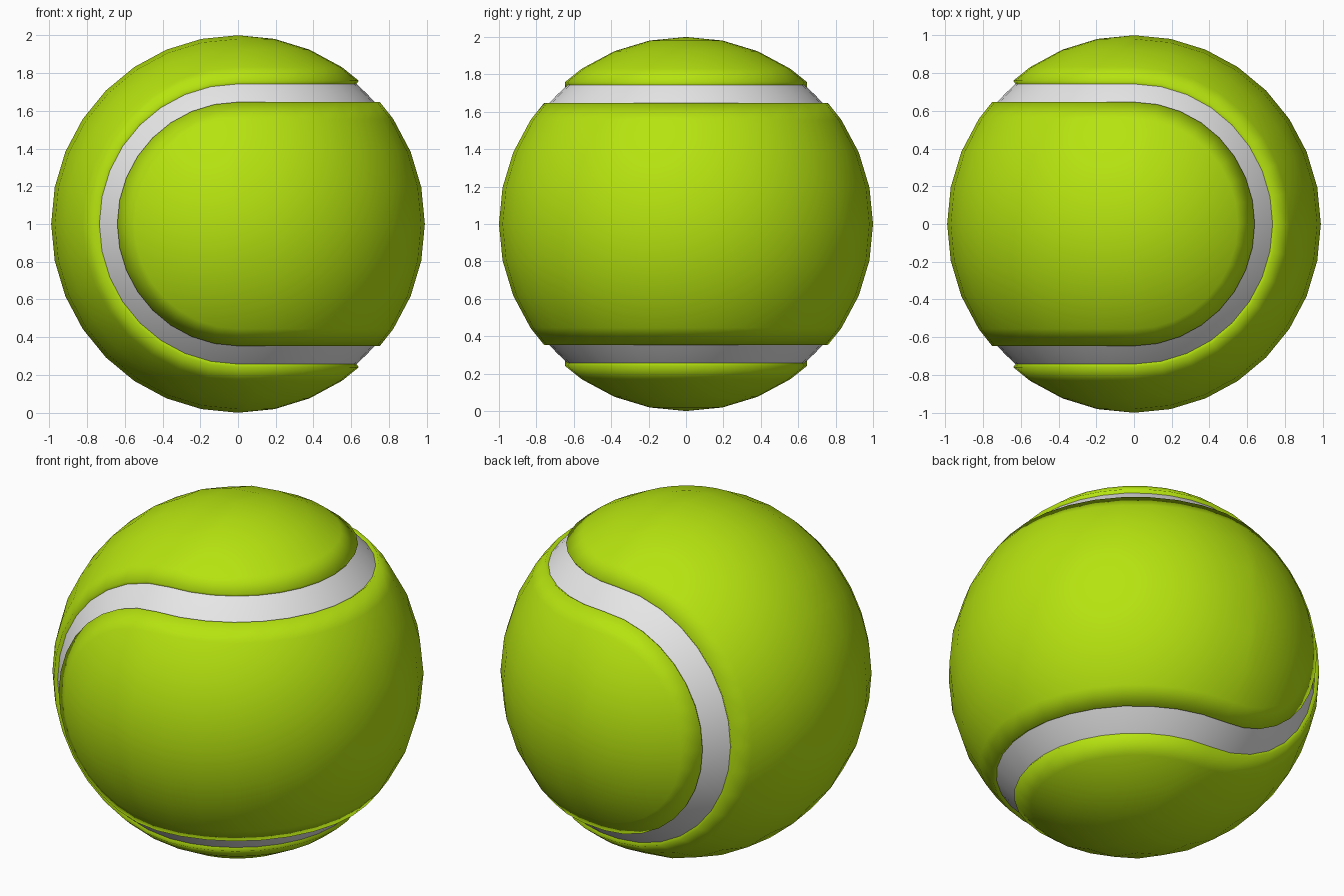
import bpy, bmesh
from math import sin, cos, radians
from mathutils import Vector

cube = bpy.data.objects.get("Cube")
if cube:
    bpy.data.objects.remove(cube, do_unlink=True)

STEPS = 16            # segments around each half of the ball
STEP = 180 / STEPS
LIP = 4.6             # half width of the seam groove, in degrees from 45
FLOOR = 0.976         # radius of the seam strip


def make_material(name, colour):
    mat = bpy.data.materials.new(name)
    mat.use_nodes = True
    mat.diffuse_color = colour
    bsdf = mat.node_tree.nodes["Principled BSDF"]
    bsdf.inputs["Base Color"].default_value = colour
    bsdf.inputs["Roughness"].default_value = 0.8
    return mat


def add_patch(bm, rings, left):
    """Sweep (latitude, radius) rings over half a ball; the left-hand
    half is the same shape turned so that its axis lies along y."""
    grid = []
    for lat, rad in rings:
        row = []
        for i in range(STEPS + 1):
            lat_r, lon = radians(lat), radians(i * STEP - 90)
            p = Vector((cos(lat_r) * cos(lon), cos(lat_r) * sin(lon), sin(lat_r))) * rad
            row.append(bm.verts.new((-p.x, p.z, p.y) if left else p))
        grid.append(row)
    for low, high in zip(grid, grid[1:]):
        for i in range(STEPS):
            bm.faces.new((low[i], low[i + 1], high[i + 1], high[i]))


def make_part(name, patches, mat):
    bm = bmesh.new()
    for rings in patches:
        for left in (False, True):
            add_patch(bm, rings, left)
    bmesh.ops.remove_doubles(bm, verts=bm.verts, dist=0.0005)
    for f in bm.faces:
        f.smooth = True
    mesh = bpy.data.meshes.new(name)
    bm.to_mesh(mesh)
    bm.free()
    mesh.materials.append(mat)
    obj = bpy.data.objects.new(name, mesh)
    obj.location.z = 1
    obj.scale.x = 0.99
    bpy.context.collection.objects.link(obj)
    return obj


def mirrored(rings):
    return [(-lat, rad) for lat, rad in reversed(rings)]


green = make_material("felt_green", (0.47, 0.77, 0.005, 1))
white = make_material("seam_white", (0.8, 0.8, 0.8, 1))

# Felt: end caps and middle belt, each with a wall dropping into the groove
cap = [(45 + LIP - 0.2, 0.96), (45 + LIP, 0.997)]
cap += [(k * STEP, 1) for k in range(5, 9)]
belt_top = [(k * STEP, 1) for k in range(0, 4)]
belt_top += [(45 - LIP, 0.997), (45 - LIP + 0.2, 0.96)]
belt = mirrored(belt_top)[:-1] + belt_top
make_part("felt_cover", [cap, mirrored(cap), belt], green)

# Seam: one continuous strip lying in the groove
strip = [(45 + LIP * t, FLOOR) for t in (-1, 0, 1)]
make_part("seam_strip", [strip, mirrored(strip)], white)
